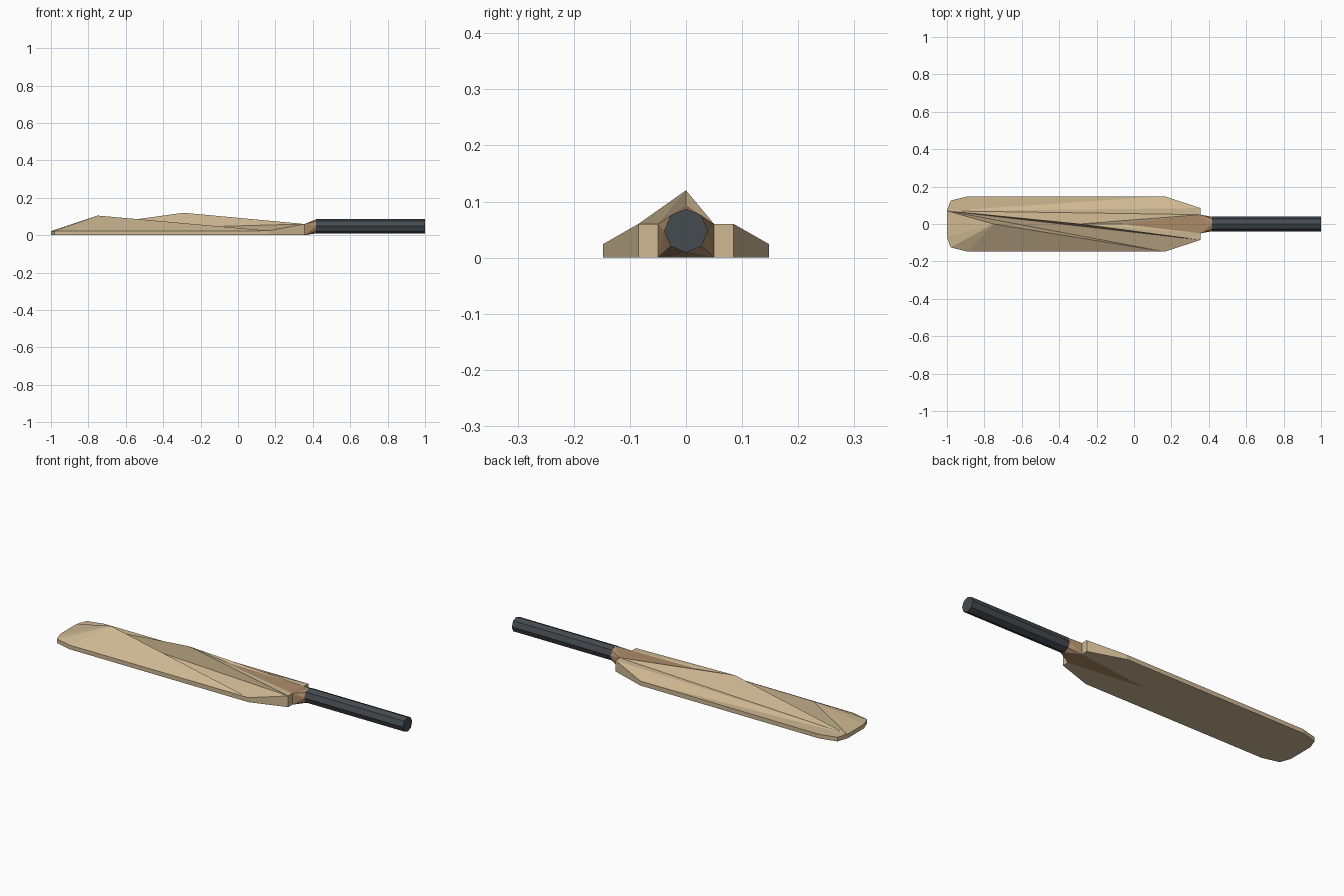
import bpy, bmesh, math

if "Cube" in bpy.data.objects:
    bpy.data.objects.remove(bpy.data.objects["Cube"])


def material(name, rgb):
    m = bpy.data.materials.new(name)
    m.diffuse_color = (*rgb, 1)
    m.use_nodes = True
    m.node_tree.nodes["Principled BSDF"].inputs["Base Color"].default_value = m.diffuse_color
    return m


def finish(name, bm, mat):
    bmesh.ops.recalc_face_normals(bm, faces=bm.faces[:])
    mesh = bpy.data.meshes.new(name)
    bm.to_mesh(mesh)
    bm.free()
    mesh.materials.append(mat)
    ob = bpy.data.objects.new(name, mesh)
    bpy.context.collection.objects.link(ob)
    return ob


def hull(name, points, mat):
    bm = bmesh.new()
    for p in points:
        bm.verts.new(p)
    bmesh.ops.convex_hull(bm, input=bm.verts[:])
    return finish(name, bm, mat)


def octagon(x, r, z=0.048):
    return [(x, r * math.sin(i * math.pi / 4), z + r * math.cos(i * math.pi / 4)) for i in range(8)]


willow = material("pale_wood", (0.62, 0.48, 0.29))
cane = material("brown_wood", (0.42, 0.26, 0.14))
rubber = material("dark_grip", (0.06, 0.07, 0.08))

# Blade: half outline from toe to splice notch (x, half width, edge height)
half = {"A": (-1, 0.07, 0.022), "B": (-0.98, 0.125, 0.022), "C": (-0.89, 0.148, 0.022),
        "Q": (0.165, 0.148, 0.024), "S": (0.355, 0.085, 0.06), "T": (0.355, 0.05, 0.06)}
notch = (-0.07, 0, 0.094)
bm = bmesh.new()
top = {"P": bm.verts.new((-0.75, 0, 0.105)), "R": bm.verts.new((-0.29, 0, 0.12)),
       "N": bm.verts.new(notch)}
bottom = {"N": bm.verts.new((notch[0], 0, 0))}
for k, (x, y, z) in half.items():
    for sign, side in ((1, "+"), (-1, "-")):
        top[k + side] = bm.verts.new((x, sign * y, z))
        bottom[k + side] = bm.verts.new((x, sign * y, 0))

# Back of the blade: facets fanning out from one toe corner
facets = ("A+ A- P", "A- B- P", "B- C- P", "C- Q- P", "A+ P Q-", "A+ Q- S-", "A+ S- R",
          "R S- T-", "R T- N", "R N T+", "A+ R T+", "A+ T+ S+", "A+ S+ Q+", "A+ Q+ C+ B+")
for f in facets:
    bm.faces.new([top[k] for k in f.split()])

# Side walls and flat striking face
loop = [k + "-" for k in half] + ["N"] + [k + "+" for k in reversed(half)]
for a, b in zip(loop, loop[1:] + loop[:1]):
    bm.faces.new([top[a], top[b], bottom[b], bottom[a]])
bm.faces.new([bottom[k] for k in loop])
finish("blade", bm, willow)

# Splice wedge set into the blade notch
shoulder = [(0.355, y, z) for y in (-0.05, 0.05) for z in (0, 0.06)]
hull("splice", shoulder + [notch, (notch[0], 0, 0)], cane)

# Neck blending the splice into the round handle
hull("neck", shoulder + octagon(0.42, 0.038), cane)

# Eight-sided grip
hull("handle_grip", octagon(0.418, 0.039) + octagon(1.0, 0.039), rubber)
